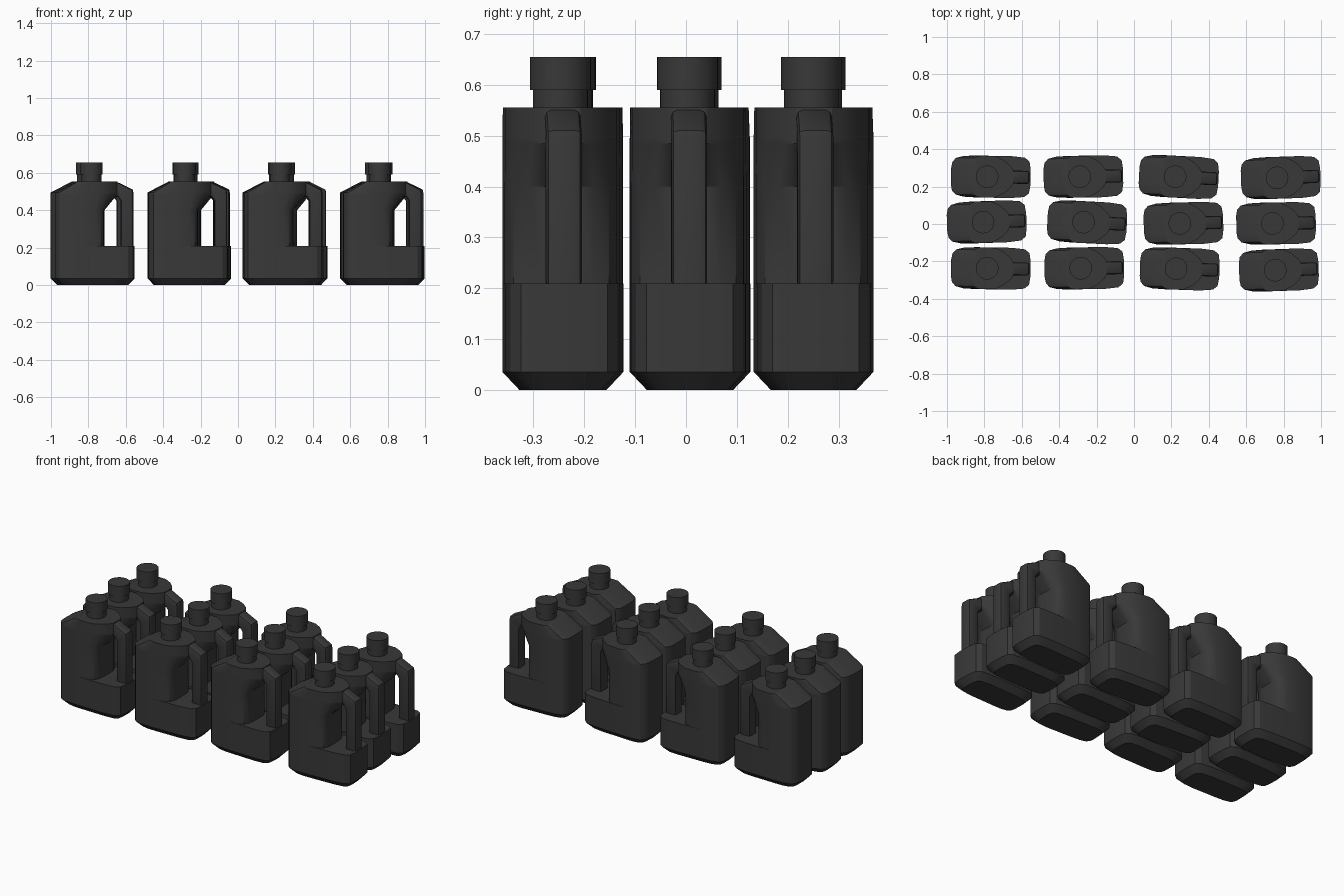
import bpy, bmesh, math
from mathutils import Matrix

cube = bpy.data.objects.get("Cube")
if cube:
    bpy.data.objects.remove(cube, do_unlink=True)

plastic = bpy.data.materials.new("charcoal_plastic")
plastic.use_nodes = True
COLOUR = (0.04, 0.04, 0.04, 1)
plastic.diffuse_color = COLOUR
bsdf = plastic.node_tree.nodes["Principled BSDF"]
bsdf.inputs["Base Color"].default_value = COLOUR
bsdf.inputs["Roughness"].default_value = 0.6


def finish(bm, name, angle=32):
    """Turn a bmesh into a shared, smooth-shaded mesh with sharp edges kept."""
    bmesh.ops.recalc_face_normals(bm, faces=bm.faces)
    mesh = bpy.data.meshes.new(name)
    bm.to_mesh(mesh)
    bm.free()
    mesh.materials.append(plastic)
    mesh.shade_smooth()
    mesh.set_sharp_from_angle(angle=math.radians(angle))
    return mesh


def loft(bm, sections):
    """Skin mirrored half outlines; each section is (height, half outline)."""
    rings = []
    for z, half in sections:
        outline = half + [(x, -y) for x, y in reversed(half)]
        rings.append([bm.verts.new((x, y, z)) for x, y in outline])
    n = len(rings[0])
    for a, b in zip(rings, rings[1:]):
        for i in range(n):
            j = (i + 1) % n
            bm.faces.new((a[i], a[j], b[j], b[i]))
    bm.faces.new(rings[0])
    bm.faces.new(rings[-1])


# Body: rounded base block, then a shorter upper tank that flares to the handle
rear = [(-.193, .045), (-.187, .077), (-.168, .098), (-.125, .109), (-.06, .112)]
base = rear + [(.13, .112), (.2, .105), (.225, .085), (.232, .04)]
foot = [(.02 + (x - .02) * .84, y * .7) for x, y in base]
tank = rear + [(.02, .11), (.053, .094), (.067, .065), (.07, .033)]
flare = rear + [(.045, .11), (.09, .088), (.125, .058), (.14, .035)]
crown = [(max(x, -.193) * .4, y) for x, y in rear] + flare[len(rear):]

bm = bmesh.new()
loft(bm, [(0, foot), (.036, base), (.21, base)])
loft(bm, [(.2, tank), (.4, tank), (.485, flare), (.495, flare), (.555, crown)])
body = finish(bm, "body")

# Handle: side profile pulled across the width, with softened edges
profile = [(.04, .553), (.135, .553), (.222, .51), (.226, .49), (.226, .2),
           (.158, .2), (.158, .45), (.142, .472), (.04, .472)]
bm = bmesh.new()
face = bm.faces.new([bm.verts.new((x, -.035, z)) for x, z in profile])
pulled = bmesh.ops.extrude_face_region(bm, geom=[face])["geom"]
bmesh.ops.translate(bm, vec=(0, .07, 0),
                    verts=[v for v in pulled if isinstance(v, bmesh.types.BMVert)])
bmesh.ops.recalc_face_normals(bm, faces=bm.faces)
rims = [e for e in bm.edges if abs(e.verts[0].co.y - e.verts[1].co.y) < .001]
bmesh.ops.bevel(bm, geom=rims, offset=.013, segments=2, affect='EDGES', profile=.5)
handle = finish(bm, "handle", 40)


def cylinder(name, radius, low, high):
    bm = bmesh.new()
    bmesh.ops.create_cone(bm, cap_ends=True, segments=32, radius1=radius,
                          radius2=radius, depth=high - low,
                          matrix=Matrix.Translation((0, 0, (low + high) / 2)))
    return finish(bm, name)


parts = [body, handle, cylinder("neck", .054, .545, .6),
         cylinder("cap", .06, .59, .655)]

# Rows of jugs, each placed by its cap centre and turned slightly (degrees)
layout = [
    (-.785, .253, -1), (-.29, .253, 1), (.22, .253, -3), (.765, .247, 2),
    (-.807, .01, 2), (-.27, .01, -3), (.245, .003, 1.5), (.74, .003, 1),
    (-.785, -.237, -1), (-.285, -.237, 1), (.225, -.239, -2), (.755, -.247, 2),
]
for number, (x, y, turn) in enumerate(layout, 1):
    for mesh in parts:
        ob = bpy.data.objects.new(f"jug_{number}_{mesh.name}", mesh)
        ob.location = (x, y, 0)
        ob.rotation_euler.z = math.radians(turn)
        bpy.context.collection.objects.link(ob)
